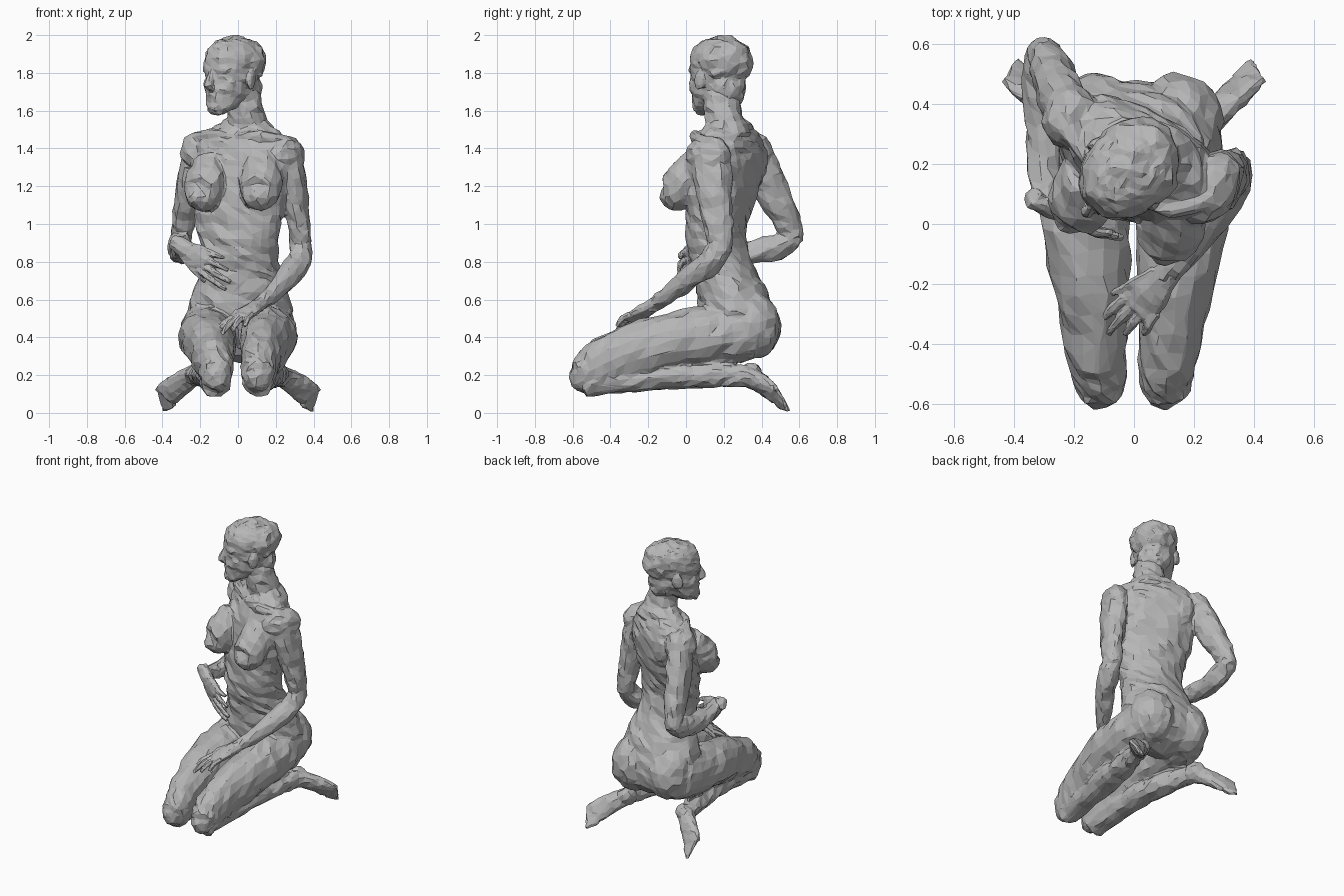
import bpy, bmesh, math, random
from mathutils import Vector, Matrix

random.seed(4)
if "Cube" in bpy.data.objects:
    bpy.data.objects.remove(bpy.data.objects["Cube"])

clay = bpy.data.materials.new("grey clay")
clay.use_nodes = True
GREY = (0.47, 0.47, 0.47, 1)
clay.diffuse_color = GREY
bsdf = clay.node_tree.nodes["Principled BSDF"]
bsdf.inputs["Base Color"].default_value = GREY
bsdf.inputs["Roughness"].default_value = 0.8


def fuse(name, bm, voxel, ratio):
    """Melt the collected forms into one skin, then cut it into chiselled facets."""
    for v in bm.verts:
        v.co.z = max(v.co.z, 0)
    bmesh.ops.recalc_face_normals(bm, faces=bm.faces)
    mesh = bpy.data.meshes.new(name)
    bm.to_mesh(mesh)
    bm.free()
    mesh.materials.append(clay)
    obj = bpy.data.objects.new(name, mesh)
    bpy.context.collection.objects.link(obj)
    mod = obj.modifiers.new("skin", 'REMESH')
    mod.mode = 'VOXEL'
    mod.voxel_size = voxel
    mod = obj.modifiers.new("soften", 'SMOOTH')
    mod.iterations = 1
    mod = obj.modifiers.new("facets", 'DECIMATE')
    mod.ratio = ratio


def spline(rows, steps):
    """Smooth interpolation through rows of numbers."""
    out = []
    for i in range(len(rows) - 1):
        p = [rows[max(0, min(len(rows) - 1, i + k))] for k in (-1, 0, 1, 2)]
        for s in range(steps):
            t = s / steps
            out.append([b + 0.5 * t * (c - a + t * (2*a - 5*b + 4*c - d + t * (3*(b - c) + d - a)))
                        for a, b, c, d in zip(*p)])
    return out + [list(rows[-1])]


def rough(j):
    return Vector([random.uniform(-j, j) for _ in range(3)])


def tube(bm, rows, side=(1, 0, 0), axis=None, sides=14, steps=3, jitter=0.009, matrix=Matrix()):
    """Loft ellipses; each row is x, y, z, side radius, other radius, yaw in degrees."""
    rows = spline([tuple(r) + (0,) * (6 - len(r)) for r in rows], steps)
    rings, ends = [], []
    for i, r in enumerate(rows):
        c = Vector(r[:3])
        t = Vector(axis) if axis else (Vector(rows[min(i + 1, len(rows) - 1)][:3])
                                       - Vector(rows[max(i - 1, 0)][:3])).normalized()
        s = Matrix.Rotation(math.radians(r[5]), 3, 'Z') @ Vector(side)
        u = (s - t * s.dot(t)).normalized()
        v = t.cross(u)
        angles = [2 * math.pi * k / sides for k in range(sides)]
        rings.append([bm.verts.new(matrix @ (c + u * r[3] * math.cos(a) + v * r[4] * math.sin(a)
                                             + rough(jitter))) for a in angles])
        if i in (0, len(rows) - 1):
            ends.append(bm.verts.new(matrix @ (c + t * min(r[3], r[4]) * (-0.4 if i == 0 else 0.4))))
    for lo, hi in zip(rings, rings[1:]):
        for k in range(sides):
            n = (k + 1) % sides
            bm.faces.new((lo[k], lo[n], hi[k]))
            bm.faces.new((lo[n], hi[n], hi[k]))
    for end, ring in zip(ends, (rings[0], rings[-1])):
        for k in range(sides):
            bm.faces.new((ring[k], ring[(k + 1) % sides], end))


def blob(bm, loc, radii, yaw=0, tilt=0, jitter=0.006, matrix=Matrix()):
    """Rough ellipsoid."""
    m = (matrix @ Matrix.Translation(loc) @ Matrix.Rotation(math.radians(yaw), 4, 'Z')
         @ Matrix.Rotation(math.radians(tilt), 4, 'X') @ Matrix.Diagonal((*radii, 1)))
    for v in bmesh.ops.create_icosphere(bm, subdivisions=3, radius=1, matrix=m)["verts"]:
        v.co += rough(jitter)


def hand(name, wrist, tip, spread):
    """Palm, four fingers and a thumb from wrist to fingertip."""
    bm = bmesh.new()
    w, d = Vector(wrist), Vector(tip) - Vector(wrist)
    s = Vector(spread)
    s = (s - d * s.dot(d) / d.length_squared).normalized()
    n = d.normalized().cross(s)
    n *= -1 if n.z < 0 else 1
    tube(bm, [(*(w + d * f), a, b) for f, a, b in
              ((-0.1, .042, .036), (.15, .052, .034), (.35, .07, .032), (.55, .066, .025))],
         s, sides=10, steps=2, jitter=0.005)
    for i in range(5):
        thumb = i == 4
        off = -0.075 if thumb else 0.036 * (i - 1.5)
        start = w + d * (0.12 if thumb else 0.45) + s * off * (0.5 if thumb else 1)
        end = w + d * (0.62 if thumb else 0.84 + 0.16 * math.sin(1 + i)) + s * off * 1.3 - n * 0.02
        mid = (start + end) / 2 + n * 0.014
        tube(bm, [(*start, .02, .02), (*mid, .018, .018), (*end, .012, .012)],
             s, sides=6, steps=2, jitter=0.003)
    fuse(name, bm, 0.006, 0.1)


body = bmesh.new()

# Torso, twisting from the hips up to the shoulders
tube(body, [
    (.01, .29, .31, .17, .12), (.01, .29, .42, .25, .185), (.01, .265, .55, .275, .20),
    (.015, .235, .68, .24, .18, -4), (.01, .185, .80, .21, .16, -10),
    (.005, .16, .92, .215, .15, -16), (.005, .17, 1.05, .245, .155, -22),
    (.015, .19, 1.20, .28, .17, -28), (.025, .205, 1.34, .295, .17, -31),
    (.025, .22, 1.44, .26, .145, -31), (.03, .225, 1.50, .19, .11, -31),
    (.035, .225, 1.545, .12, .09, -31)], axis=(0, 0, 1), sides=24, jitter=0.011)
# Breasts sloping forward and down from the upper chest
for x, y, dx, dy in ((.135, .05, -.035, -.16), (-.135, .15, -.085, -.15)):
    tube(body, [(x, y + .03, 1.31, .10, .11), (x + dx * .35, y + dy * .35, 1.22, .115, .115),
                (x + dx * .75, y + dy * .75, 1.16, .095, .10),
                (x + dx, y + dy, 1.15, .055, .055), (x + dx * 1.1, y + dy * 1.15, 1.155, .018, .018)],
         jitter=0.008)
# Buttocks, belly and shoulder blades
for x in (.145, -.12):
    blob(body, (x, .345, .47), (.15, .155, .185), 0, 15, 0.009)
blob(body, (.02, .15, .68), (.17, .10, .15), -8)
for x, y in ((.19, .24), (-.07, .375)):
    blob(body, (x, y, 1.33), (.08, .045, .12), -30, 0, 0.009)
# Collarbones and neck
tube(body, [(.0, .10, 1.46, .025, .022), (.12, .045, 1.465, .03, .028), (.25, .09, 1.43, .04, .035)],
     (0, 0, 1), sides=8, steps=2, jitter=0.004)
tube(body, [(-.04, .13, 1.47, .025, .022), (-.14, .20, 1.48, .03, .028), (-.22, .32, 1.45, .04, .035)],
     (0, 0, 1), sides=8, steps=2, jitter=0.004)
tube(body, [(.05, .225, 1.46, .16, .13), (.05, .21, 1.53, .115, .105),
            (.04, .19, 1.62, .095, .095), (.01, .18, 1.72, .09, .095)])

# Left arm reaching down across the lap
blob(body, (.255, .12, 1.365), (.09, .125, .10), -30, 0, 0.009)
tube(body, [(.25, .13, 1.40, .065, .10), (.285, .14, 1.25, .076, .105),
            (.312, .16, 1.08, .066, .088), (.33, .18, .95, .058, .072),
            (.335, .185, .85, .058, .065)])
tube(body, [(.335, .19, .89, .052, .06), (.32, .13, .80, .066, .067), (.26, .02, .715, .06, .058),
            (.17, -.10, .62, .047, .045), (.10, -.18, .565, .04, .036)])
hand("left_hand", (.12, -.155, .585), (-.08, -.39, .43), (.7, -.7, 0))

# Right arm drawn back with the forearm coming forward to the belly
blob(body, (-.21, .355, 1.385), (.09, .105, .10), -30, 0, 0.009)
tube(body, [(-.205, .365, 1.41, .07, .08), (-.24, .42, 1.25, .08, .095),
            (-.27, .495, 1.09, .072, .085), (-.295, .555, .97, .06, .066),
            (-.305, .575, .90, .052, .045)])
tube(body, [(-.305, .575, .925, .055, .055), (-.305, .48, .88, .064, .07), (-.305, .33, .85, .06, .062),
            (-.30, .18, .86, .052, .052), (-.295, .07, .885, .044, .046)])
hand("right_hand", (-.315, .075, .89), (-.035, -.07, .71), (0, 0, 1))

# Folded legs: thighs forward, shins tucked back, feet splayed outward
for s, k in ((1, .105), (-1, .115)):
    tube(body, [(.15 * s, .34, .44, .14, .155), (.162 * s, .18, .415, .15, .155),
                (.16 * s, 0, .395, .147, .152), (.142 * s, -.2, .35, .13, .15),
                ((k + .015) * s, -.38, .285, .106, .14), (k * s, -.50, .22, .092, .124),
                (k * s, -.57, .19, .072, .085)], sides=16, jitter=0.01)
    blob(body, (k * s, -.55, .20), (.07, .062, .085), 0, -20, 0.008)
    tube(body, [(k * s, -.53, .16, .078, .078), ((k + .015) * s, -.35, .175, .08, .07),
                (.14 * s, -.13, .195, .086, .07), (.165 * s, .05, .20, .082, .068),
                (.20 * s, .2, .20, .065, .062), (.23 * s, .31, .195, .052, .055)])
    blob(body, (.215 * s, .345, .215), (.045, .06, .05), -35 * s)
    across = Vector((.4 * s, -.35, .85)).normalized()
    tube(body, [(.21 * s, .29, .20, .055, .05), (.27 * s, .37, .175, .062, .05),
                (.33 * s, .425, .135, .07, .04), (.375 * s, .47, .095, .07, .028)],
         across, sides=12, jitter=0.006)
    for i in range(5):
        start = Vector((.365 * s, .465, .10)) + across * (i - 2) * .03
        end = Vector(((.42 - .004 * i) * s, .522 - .004 * i, .068)) + across * (i - 2) * .032
        tube(body, [(*start, .022, .022), (*((start + end) / 2), .019, .019), (*end, .014, .014)],
             across, sides=6, steps=2, jitter=0.003)
fuse("body", body, 0.011, 0.055)

# Head, modelled facing forward and then turned to its right
turn = Matrix.Translation((-.03, .168, 0)) @ Matrix.Rotation(math.radians(-45), 4, 'Z')
head = bmesh.new()
tube(head, [(0, -.115, 1.585, .035, .03), (0, -.07, 1.62, .08, .09), (0, -.02, 1.69, .114, .14),
            (0, .0, 1.77, .13, .16), (0, .01, 1.85, .142, .172), (0, .015, 1.92, .13, .158),
            (0, .02, 1.965, .095, .115), (0, .02, 1.985, .045, .055)],
     axis=(0, 0, 1), sides=20, matrix=turn)
# Hair over the crown and down to the nape
blob(head, (0, .05, 1.86), (.15, .152, .133), 0, 0, 0.014, turn)
blob(head, (0, .075, 1.73), (.108, .092, .12), 0, 0, 0.01, turn)
# Nose and lips
tube(head, [(0, -.145, 1.82, .014, .014), (0, -.168, 1.77, .018, .02), (0, -.18, 1.735, .025, .022),
            (0, -.155, 1.715, .022, .014)], sides=8, steps=2, jitter=0.001, matrix=turn)
for y, z in ((-.144, 1.682), (-.138, 1.66)):
    blob(head, (0, y, z), (.038, .018, .012), 0, 0, 0.001, turn)
# Brows, eyelids, cheekbones and ears
for s in (1, -1):
    blob(head, (.055 * s, -.134, 1.815), (.045, .018, .015), 22 * s, 0, 0.002, turn)
    blob(head, (.05 * s, -.133, 1.782), (.026, .014, .012), 20 * s, 0, 0.001, turn)
    blob(head, (.066 * s, -.088, 1.735), (.046, .042, .05), 0, 0, 0.003, turn)
    blob(head, (.138 * s, .005, 1.765), (.016, .034, .055), 15 * s, -12, 0.003, turn)
fuse("head", head, 0.008, 0.08)
